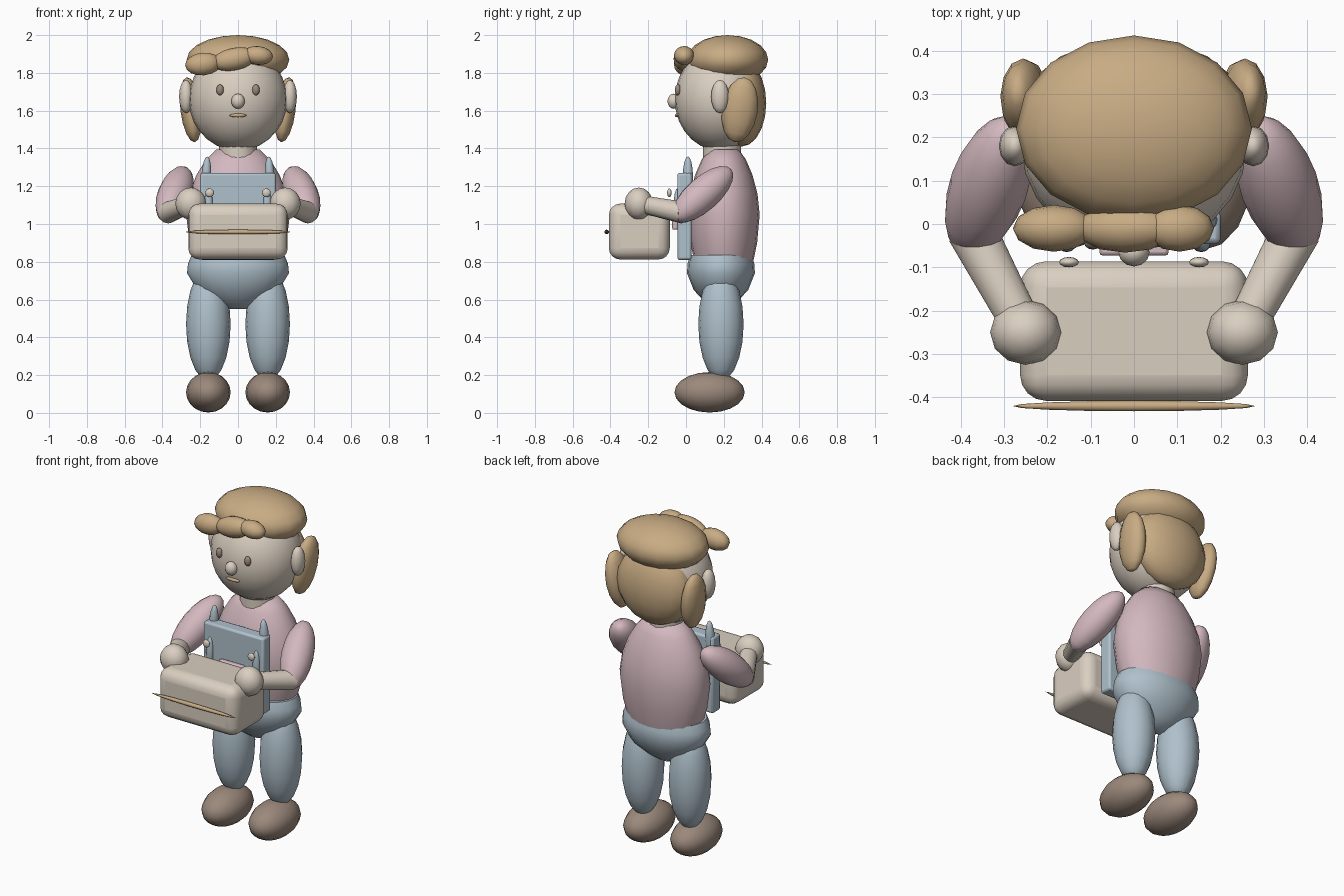
import bpy
from mathutils import Vector

cube = bpy.data.objects.get("Cube")
if cube:
    bpy.data.objects.remove(cube, do_unlink=True)


def material(name, rgb):
    m = bpy.data.materials.new(name)
    m.use_nodes = True
    m.diffuse_color = (*rgb, 1)
    m.node_tree.nodes["Principled BSDF"].inputs["Base Color"].default_value = (*rgb, 1)
    return m


CREAM = material("cream", (0.70, 0.62, 0.53))
PINK = material("dusty pink", (0.65, 0.48, 0.52))
BLUE = material("pale blue", (0.43, 0.53, 0.60))
TAN = material("tan", (0.58, 0.41, 0.23))
BROWN = material("brown", (0.33, 0.25, 0.20))


def finish(name, mat, angle=1.05):
    ob = bpy.context.object
    ob.name = name
    ob.data.materials.clear()
    ob.data.materials.append(mat)
    bpy.ops.object.transform_apply(location=False, rotation=False, scale=True)
    bpy.ops.object.shade_smooth_by_angle(angle=angle)
    return ob


def ball(name, mat, loc, size, rot=(0, 0, 0), seg=16, rings=10):
    bpy.ops.mesh.primitive_uv_sphere_add(segments=seg, ring_count=rings, location=loc, rotation=rot)
    bpy.context.object.scale = size
    return finish(name, mat)


def along(axis):
    return Vector(axis).to_track_quat("Z", "Y").to_euler()


def box(name, mat, loc, size, bevel, segments):
    bpy.ops.mesh.primitive_cube_add(size=1, location=loc)
    bpy.context.object.scale = size
    ob = finish(name, mat)
    mod = ob.modifiers.new("round", "BEVEL")
    mod.width, mod.segments = bevel, segments
    return ob


def lathe(name, mat, loc, radii, profile, seg=20):
    """Stack oval rings of (height, relative radius)."""
    from math import cos, sin, tau
    verts = [(radii[0] * r * cos(tau * i / seg), radii[1] * r * sin(tau * i / seg), z)
             for z, r in profile for i in range(seg)]
    faces = [(k * seg + i, k * seg + (i + 1) % seg, (k + 1) * seg + (i + 1) % seg, (k + 1) * seg + i)
             for k in range(len(profile) - 1) for i in range(seg)]
    last = (len(profile) - 1) * seg
    faces += [tuple(reversed(range(seg))), tuple(range(last, last + seg))]
    mesh = bpy.data.meshes.new(name)
    mesh.from_pydata(verts, [], faces)
    ob = bpy.data.objects.new(name, mesh)
    ob.location = loc
    bpy.context.collection.objects.link(ob)
    bpy.ops.object.select_all(action="DESELECT")
    ob.select_set(True)
    bpy.context.view_layer.objects.active = ob
    return finish(name, mat)


# Body
lathe("torso", PINK, (0, 0.2, 0), (0.275, 0.19),
      [(0.8, 0.82), (0.9, 0.93), (1.05, 1), (1.16, 0.94), (1.26, 0.8), (1.34, 0.62), (1.395, 0.42)])
lathe("hips", BLUE, (0, 0.185, 0), (0.27, 0.18),
      [(0.55, 0.2), (0.585, 0.46), (0.65, 0.8), (0.74, 1), (0.79, 0.98), (0.835, 0.91)])
bpy.ops.mesh.primitive_cylinder_add(vertices=16, radius=0.1, depth=0.12, location=(0, 0.19, 1.38))
finish("neck", CREAM)

# Head and face
ball("head", CREAM, (0, 0.18, 1.66), (0.26, 0.24, 0.272), seg=24, rings=14)
ball("nose", CREAM, (0, -0.065, 1.65), (0.036, 0.033, 0.04), seg=12, rings=8)
ball("mouth", TAN, (0, -0.047, 1.575), (0.046, 0.012, 0.01), seg=12, rings=8)

# Hair
ball("hair_cap", TAN, (0, 0.22, 1.87), (0.272, 0.215, 0.13))
ball("back_hair", TAN, (0, 0.295, 1.64), (0.24, 0.13, 0.23))
for name, loc, size, tilt in (
        ("left_fringe", (0.105, -0.01, 1.892), (0.08, 0.054, 0.05), 0.1),
        ("middle_fringe", (-0.02, -0.01, 1.873), (0.12, 0.056, 0.06), -0.2),
        ("right_fringe", (-0.185, -0.01, 1.847), (0.095, 0.054, 0.06), -0.1)):
    ball(name, TAN, loc, size, (0, tilt, 0), seg=12, rings=8)

# Paired parts
for side, s in (("left", 1), ("right", -1)):
    ball(side + "_eye", BROWN, (s * 0.095, -0.043, 1.71), (0.02, 0.016, 0.029), seg=12, rings=8)
    ball(side + "_ear", CREAM, (s * 0.275, 0.18, 1.675), (0.037, 0.047, 0.088), seg=12, rings=8)
    ball(side + "_side_hair", TAN, (s * 0.25, 0.285, 1.605), (0.055, 0.095, 0.175),
         (-0.15, s * 0.12, 0), seg=12, rings=8)
    ball(side + "_leg", BLUE, (s * 0.157, 0.185, 0.47), (0.118, 0.12, 0.3))
    ball(side + "_shoe", BROWN, (s * 0.157, 0.125, 0.109), (0.118, 0.186, 0.107))
    ball(side + "_sleeve", PINK, (s * 0.335, 0.088, 1.157), (0.09, 0.09, 0.208),
         along((s * 0.1, -0.28, -0.25)))

    # Forearm between elbow and hand
    elbow, hand = Vector((s * 0.375, -0.015, 1.06)), Vector((s * 0.25, -0.25, 1.108))
    bpy.ops.mesh.primitive_cone_add(vertices=14, radius1=0.058, radius2=0.046,
                                    depth=(hand - elbow).length, location=(elbow + hand) / 2,
                                    rotation=along(hand - elbow))
    finish(side + "_forearm", CREAM)
    ball(side + "_hand", CREAM, hand, (0.082, 0.075, 0.085), seg=12, rings=8)

    # Straps and buttons
    ball(side + "_strap_tip", BLUE, (s * 0.168, 0.01, 1.25), (0.026, 0.027, 0.108),
         (0, -s * 0.05, 0), seg=12, rings=8)
    ball(side + "_strap_end", BLUE, (s * 0.155, -0.045, 1.1), (0.022, 0.02, 0.09), seg=12, rings=8)
    ball(side + "_button", CREAM, (s * 0.15, -0.088, 1.165), (0.023, 0.012, 0.023), seg=12, rings=8)

# Overall bib and carried box
box("bib", BLUE, (0, -0.008, 1.04), (0.4, 0.076, 0.46), 0.012, 2)
box("pocket", PINK, (0, -0.058, 1.025), (0.16, 0.03, 0.11), 0.008, 2)
box("carried_box", CREAM, (0, -0.247, 0.96), (0.526, 0.322, 0.296), 0.06, 4)
ball("box_band", TAN, (0, -0.42, 0.958), (0.28, 0.012, 0.012), seg=16, rings=8)
